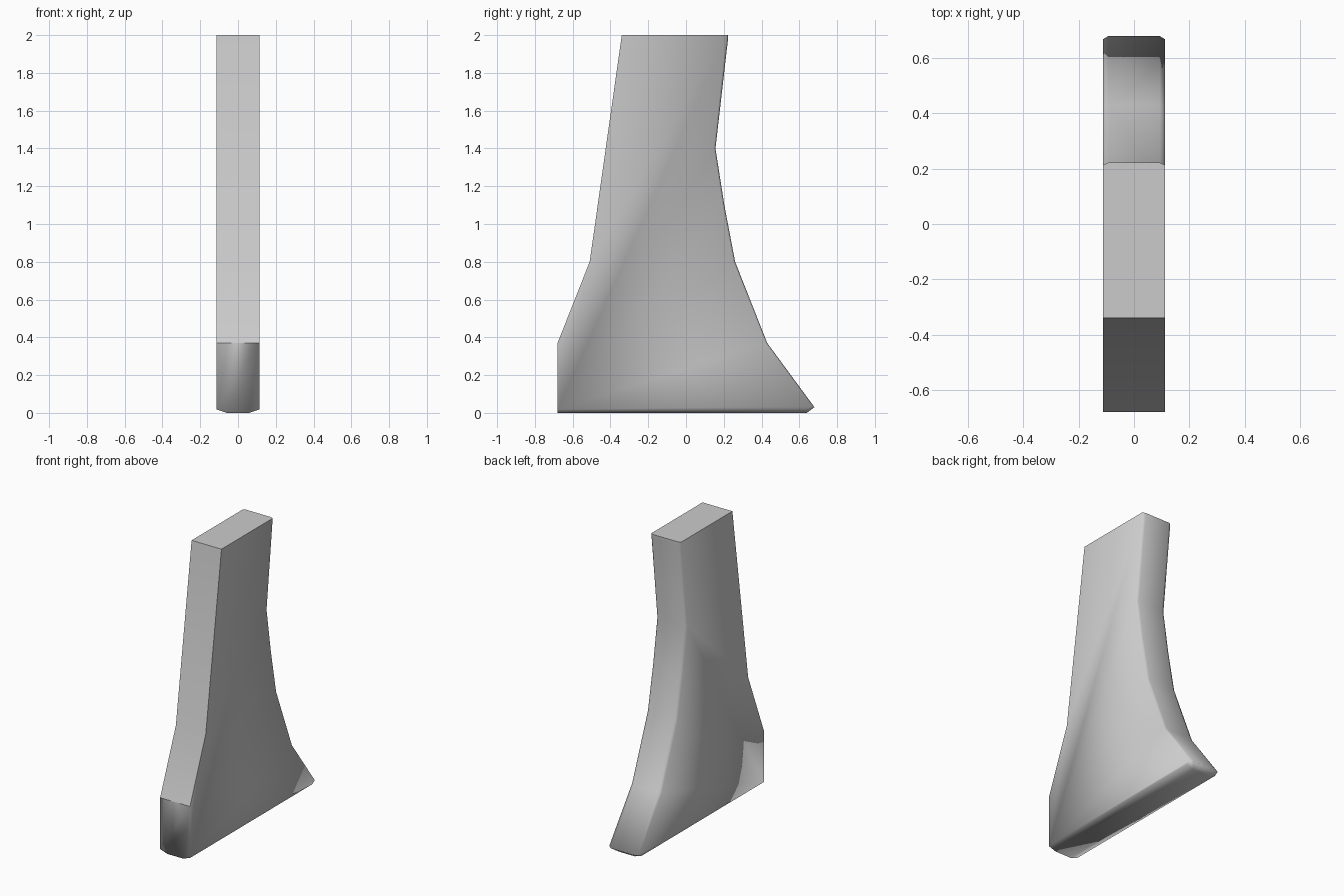
import bpy
import bmesh

if "Cube" in bpy.data.objects:
    bpy.data.objects.remove(bpy.data.objects["Cube"])

HALF = 0.113

# Side outline (y, z): front edge from the top down, then the base and back edge going up
front = [(-0.34, 2.0), (-0.51, 0.80), (-0.68, 0.37)]
side_edge = [(-0.68, 0.018), (0.64, 0.018), (0.668, 0.035), (0.42, 0.37), (0.25, 0.80),
             (0.193, 1.10), (0.147, 1.40), (0.211, 1.98), (0.213, 2.0)]
# Middle strip of the base and back (y, z, half width), standing proud of the side edge
ridge = [(-0.68, 0, 0.06), (0.64, 0, 0.06), (0.68, 0.03, 0.093), (0.43, 0.37, 0.093),
         (0.26, 0.80, 0.093), (0.203, 1.10, 0.093), (0.156, 1.40, 0.093),
         (0.222, 1.975, 0.093), (0.222, 2.0, 0.093)]

bm = bmesh.new()


def chain(points, sign):
    """Row of vertices on one side of the centre plane."""
    return [bm.verts.new((sign * (p[2] if len(p) > 2 else HALF), p[0], p[1])) for p in points]


def strip(a, b):
    """Quads joining two rows."""
    for i in range(len(a) - 1):
        bm.faces.new((a[i], a[i + 1], b[i + 1], b[i]))


fl, fr = chain(front, -1), chain(front, 1)
el, er = chain(side_edge, -1), chain(side_edge, 1)
rl, rr = chain(ridge, -1), chain(ridge, 1)

# Flat sides, front slopes, chamfers, base and back
bm.faces.new(fl + el)
bm.faces.new(fr + er)
strip(fl, fr)
strip(el, rl)
strip(rl, rr)
strip(rr, er)
# Lower front and top caps
bm.faces.new((fl[-1], fr[-1], er[0], rr[0], rl[0], el[0]))
top = bm.faces.new((fl[0], fr[0], er[-1], rr[-1], rl[-1], el[-1]))
bmesh.ops.recalc_face_normals(bm, faces=bm.faces[:])

# Smooth shading, with crisp edges around the front slopes and the top
for f in bm.faces:
    f.smooth = True
crisp = set(fl + fr)
for e in bm.edges:
    if all(v in crisp for v in e.verts) or e in top.edges[:]:
        e.smooth = False
for v in (fl[1], fr[1]):
    for e in v.link_edges:
        if e.other_vert(v) in (fl[1], fr[1]):
            e.smooth = True

mesh = bpy.data.meshes.new("blade_support")
bm.to_mesh(mesh)
bm.free()
obj = bpy.data.objects.new("blade_support", mesh)
bpy.context.collection.objects.link(obj)
